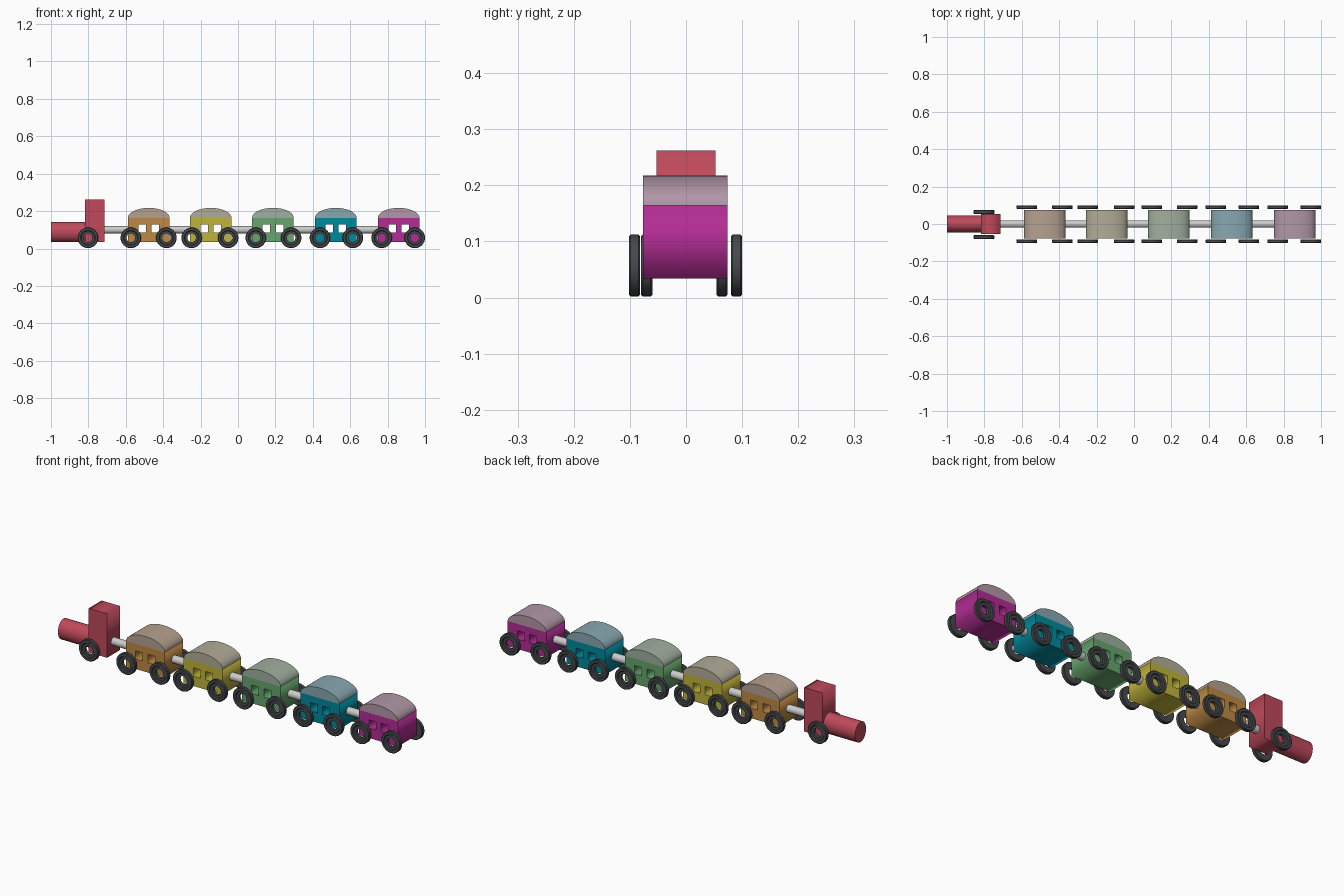
import bpy, bmesh, math
from mathutils import Matrix

if "Cube" in bpy.data.objects:
    bpy.data.objects.remove(bpy.data.objects["Cube"])


def material(name, rgb):
    m = bpy.data.materials.new(name)
    lin = [(c / 255) ** 2.2 for c in rgb]
    m.diffuse_color = (*lin, 1)
    m.use_nodes = True
    m.node_tree.nodes["Principled BSDF"].inputs["Base Color"].default_value = m.diffuse_color
    return m


def finish(bm, name, mat=None, smooth=False):
    bmesh.ops.remove_doubles(bm, verts=bm.verts, dist=1e-5)
    bmesh.ops.recalc_face_normals(bm, faces=bm.faces)
    me = bpy.data.meshes.new(name)
    bm.to_mesh(me)
    bm.free()
    ob = bpy.data.objects.new(name, me)
    bpy.context.collection.objects.link(ob)
    if mat:
        me.materials.append(mat)
    if smooth:
        bpy.ops.object.select_all(action='DESELECT')
        ob.select_set(True)
        bpy.context.view_layer.objects.active = ob
        bpy.ops.object.shade_smooth_by_angle(angle=math.radians(35))
    return ob


def side_panel(name, outlines, y, half, mat, smooth=False):
    """Extrude x/z outlines (first is the edge, the rest are holes) along y."""
    cu = bpy.data.curves.new(name, 'CURVE')
    cu.dimensions, cu.fill_mode, cu.extrude = '2D', 'BOTH', half
    for pts in outlines:
        sp = cu.splines.new('POLY')
        sp.points.add(len(pts) - 1)
        for p, (x, z) in zip(sp.points, pts):
            p.co = (x, z, 0, 1)
        sp.use_cyclic_u = True
    tmp = bpy.data.objects.new(name + "_outline", cu)
    bpy.context.collection.objects.link(tmp)
    bpy.context.view_layer.update()
    me = bpy.data.meshes.new_from_object(
        tmp.evaluated_get(bpy.context.evaluated_depsgraph_get()))
    bm = bmesh.new()
    bm.from_mesh(me)
    bpy.data.objects.remove(tmp)
    bpy.data.curves.remove(cu)
    bpy.data.meshes.remove(me)
    bm.transform(Matrix.Translation((0, y, 0)) @ Matrix.Rotation(math.pi / 2, 4, 'X'))
    return finish(bm, name, mat, smooth)


def rect(x0, x1, z0, z1):
    return [(x0, z0), (x1, z0), (x1, z1), (x0, z1)]


def rod(name, x0, x1, z, ry, rz, mat=None):
    bm = bmesh.new()
    bmesh.ops.create_cone(bm, cap_ends=True, segments=32, radius1=1, radius2=1, depth=1)
    bm.transform(Matrix.Translation(((x0 + x1) / 2, 0, z))
                 @ Matrix.Diagonal((x1 - x0, ry, rz, 1))
                 @ Matrix.Rotation(math.pi / 2, 4, 'Y'))
    return finish(bm, name, mat, True)


def wheel(name, x, y, side, width=0.020):
    """Ring wheel with an open hub; y is the inner face, side is -1 or 1."""
    w = width
    prof = [(0.023, 0), (0.052, 0), (0.055, 0.003), (0.055, w - 0.003),
            (0.052, w), (0.040, w), (0.036, w - 0.005), (0.023, w - 0.005)]
    bm = bmesh.new()
    n = 32
    rings = []
    for i in range(n):
        a = 2 * math.pi * i / n
        rings.append([bm.verts.new((x + r * math.cos(a), y + side * d,
                                    0.057 + r * math.sin(a))) for r, d in prof])
    for i in range(n):
        a, b = rings[i], rings[(i + 1) % n]
        for j in range(len(prof)):
            k = (j + 1) % len(prof)
            bm.faces.new((a[j], a[k], b[k], b[j]))
    return finish(bm, name, dark, True)


dark = material("wheel_dark", (72, 75, 78))
red = material("engine_red", (190, 75, 92))

# Engine: boiler, cab and one pair of wheels
rod("boiler", -1.0, -0.815, 0.088, 0.045, 0.053, red)
side_panel("cab", [rect(-0.818, -0.713, 0.034, 0.262)], 0, 0.053, red)
wheel("engine_wheel_front", -0.802, -0.060, -1)
wheel("engine_wheel_back", -0.802, 0.054, 1)

# Carriages: name, body left edge, wheel centres, body and roof colours
cars = [
    ("orange", -0.588, (-0.573, -0.383), (188, 137, 70), (180, 160, 143)),
    ("yellow", -0.257, (-0.248, -0.053), (190, 178, 62), (176, 170, 150)),
    ("green", 0.076, (0.095, 0.284), (102, 163, 108), (160, 174, 158)),
    ("teal", 0.412, (0.438, 0.614), (0, 135, 155), (135, 166, 175)),
    ("purple", 0.748, (0.768, 0.945), (176, 48, 146), (176, 150, 166)),
]
width, y_mid, half = 0.222, -0.0015, 0.0755
prev_end = -0.713
for name, x0, wheels, body_rgb, roof_rgb in cars:
    x1, xc = x0 + width, x0 + width / 2
    # Body with two window openings right through
    windows = [rect(xc + s * 0.035 - 0.02, xc + s * 0.035 + 0.02, 0.085, 0.128)
               for s in (-1, 1)]
    side_panel(name + "_body", [rect(x0, x1, 0.034, 0.164)] + windows,
               y_mid, half, material(name, body_rgb))
    # Arched roof
    arc = [(xc + width / 2 * math.cos(math.pi * i / 24),
            0.164 + 0.053 * math.sin(math.pi * i / 24)) for i in range(25)]
    side_panel(name + "_roof", [arc], y_mid, half,
               material(name + "_roof", roof_rgb), True)
    # Four wheels
    for end, wx in zip(("left", "right"), wheels):
        wheel(f"{name}_wheel_front_{end}", wx, -0.082, -1)
        wheel(f"{name}_wheel_back_{end}", wx, 0.080, 1)
    # Coupling to the vehicle ahead
    rod(name + "_coupling", prev_end - 0.004, x0 + 0.004, 0.1, 0.02, 0.02)
    prev_end = x1
